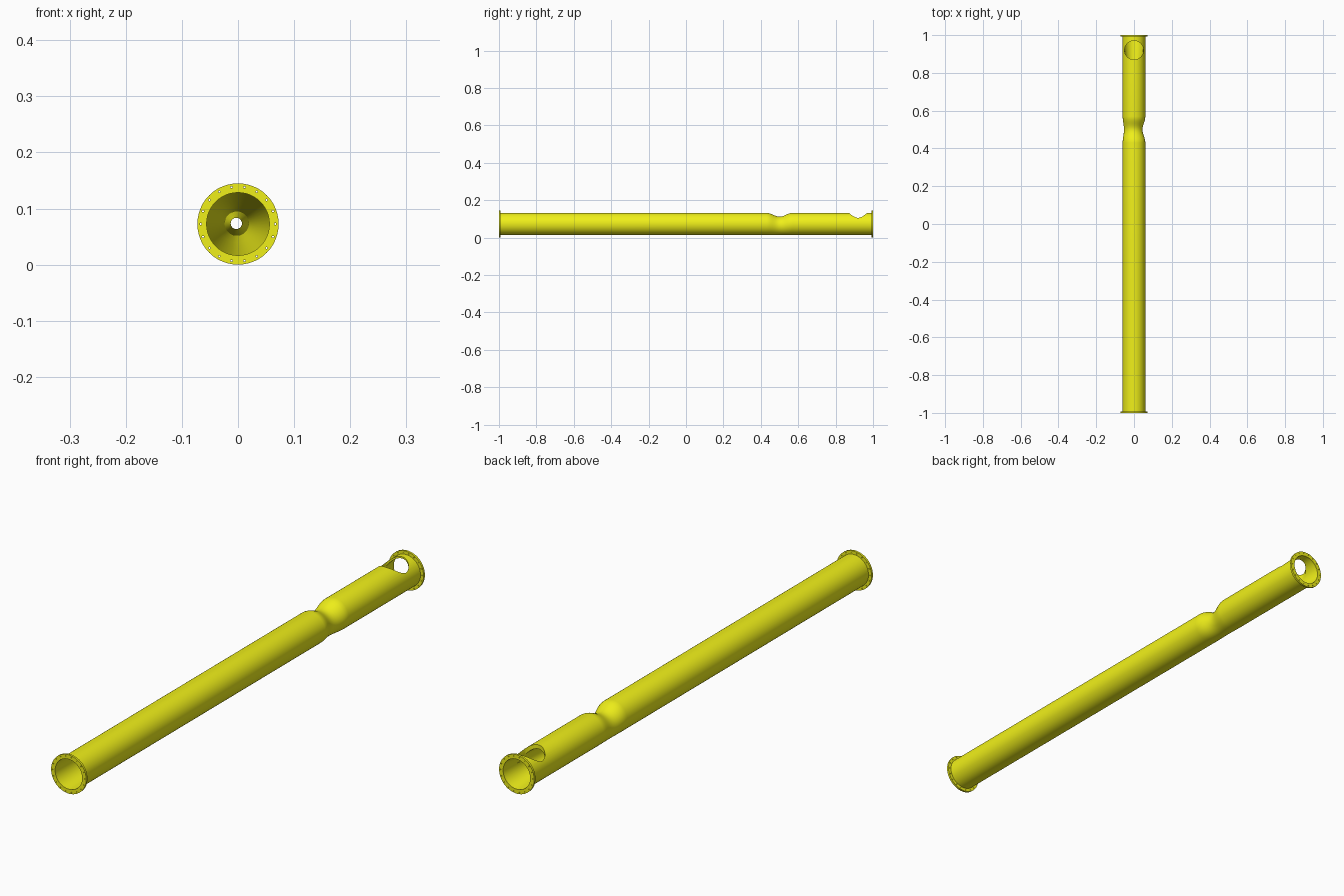
import bpy, bmesh
from math import sin, cos, pi, radians, tau

if "Cube" in bpy.data.objects:
    bpy.data.objects.remove(bpy.data.objects["Cube"])

SEG = 48
CZ = 0.0725                      # height of the pipe axis
THROAT = 0.5                     # y of the pinch
yellow = bpy.data.materials.new("yellow_paint")
yellow.diffuse_color = (0.87, 0.87, 0.01, 1)
yellow.use_nodes = True
yellow.node_tree.nodes["Principled BSDF"].inputs["Base Color"].default_value = yellow.diffuse_color


def finish(ob):
    ob.data.materials.clear()
    ob.data.materials.append(yellow)
    bpy.ops.object.select_all(action='DESELECT')
    ob.select_set(True)
    bpy.context.view_layer.objects.active = ob
    bpy.ops.object.shade_smooth_by_angle(angle=radians(35))


def outer_ring(y):
    # round body with a soft dent that leaves the underside straight
    d = abs(y - THROAT)
    k = 0.5 + 0.5 * cos(pi * d / 0.07) if d < 0.07 else 0
    return y, -0.004 * k, CZ - 0.010 * k, 0.06 - 0.011 * k


def inner_ring(y):
    # bore tapers from both ends to a narrow throat
    k = (y + 1) / (THROAT + 1) if y < THROAT else (1 - y) / (1 - THROAT)
    return y, -0.003 * k, CZ + 0.001 * k, 0.0565 - 0.0465 * k


# pipe: closed loft running along the outside and back through the bore
dent = [THROAT - 0.07 + 0.01 * i for i in range(15)]
rings = [outer_ring(y) for y in [-0.999, -0.3] + dent + [0.8, 0.999]]
rings += [inner_ring(y) for y in [0.999, 0.75, THROAT, -0.25, -0.999]]
bm = bmesh.new()
loops = [[bm.verts.new((cx + r * cos(tau * i / SEG), y, cz + r * sin(tau * i / SEG)))
          for i in range(SEG)] for y, cx, cz, r in rings]
for a, b in zip(loops, loops[1:] + loops[:1]):
    for i in range(SEG):
        j = (i + 1) % SEG
        bm.faces.new((a[i], a[j], b[j], b[i]))
bmesh.ops.recalc_face_normals(bm, faces=bm.faces)
me = bpy.data.meshes.new("pipe")
bm.to_mesh(me)
bm.free()
pipe = bpy.data.objects.new("pipe", me)
bpy.context.collection.objects.link(pipe)

# round opening in the top near the back end
bpy.ops.mesh.primitive_cylinder_add(vertices=48, radius=0.05, depth=0.12,
                                    location=(0, 0.92, CZ + 0.06))
cutter = bpy.context.object
cutter.name = "opening_cutter"
cutter.hide_render = True
mod = pipe.modifiers.new("opening", 'BOOLEAN')
mod.operation, mod.solver, mod.object = 'DIFFERENCE', 'EXACT', cutter
bpy.context.view_layer.objects.active = pipe
bpy.ops.object.modifier_apply(modifier="opening")
bpy.data.objects.remove(cutter)
finish(pipe)


# end flanges: drilled rings
def circle(curve, x, y, r, n):
    s = curve.splines.new('POLY')
    s.points.add(n - 1)
    for i, p in enumerate(s.points):
        p.co = (x + r * cos(tau * i / n), y + r * sin(tau * i / n), 0, 1)
    s.use_cyclic_u = True


def flange(name, y):
    cu = bpy.data.curves.new(name, 'CURVE')
    cu.dimensions, cu.fill_mode, cu.extrude = '2D', 'BOTH', 0.004
    circle(cu, 0, 0, 0.0725, SEG)
    circle(cu, 0, 0, 0.056, SEG)
    for i in range(18):
        a = tau * i / 18
        circle(cu, 0.0665 * cos(a), 0.0665 * sin(a), 0.0018, 10)
    ob = bpy.data.objects.new(name, cu)
    bpy.context.collection.objects.link(ob)
    ob.location = (0, y, CZ)
    ob.rotation_euler = (pi / 2, 0, 0)
    bpy.ops.object.select_all(action='DESELECT')
    ob.select_set(True)
    bpy.context.view_layer.objects.active = ob
    bpy.ops.object.convert(target='MESH')
    finish(bpy.context.object)


flange("front_flange", -0.996)
flange("back_flange", 0.996)
